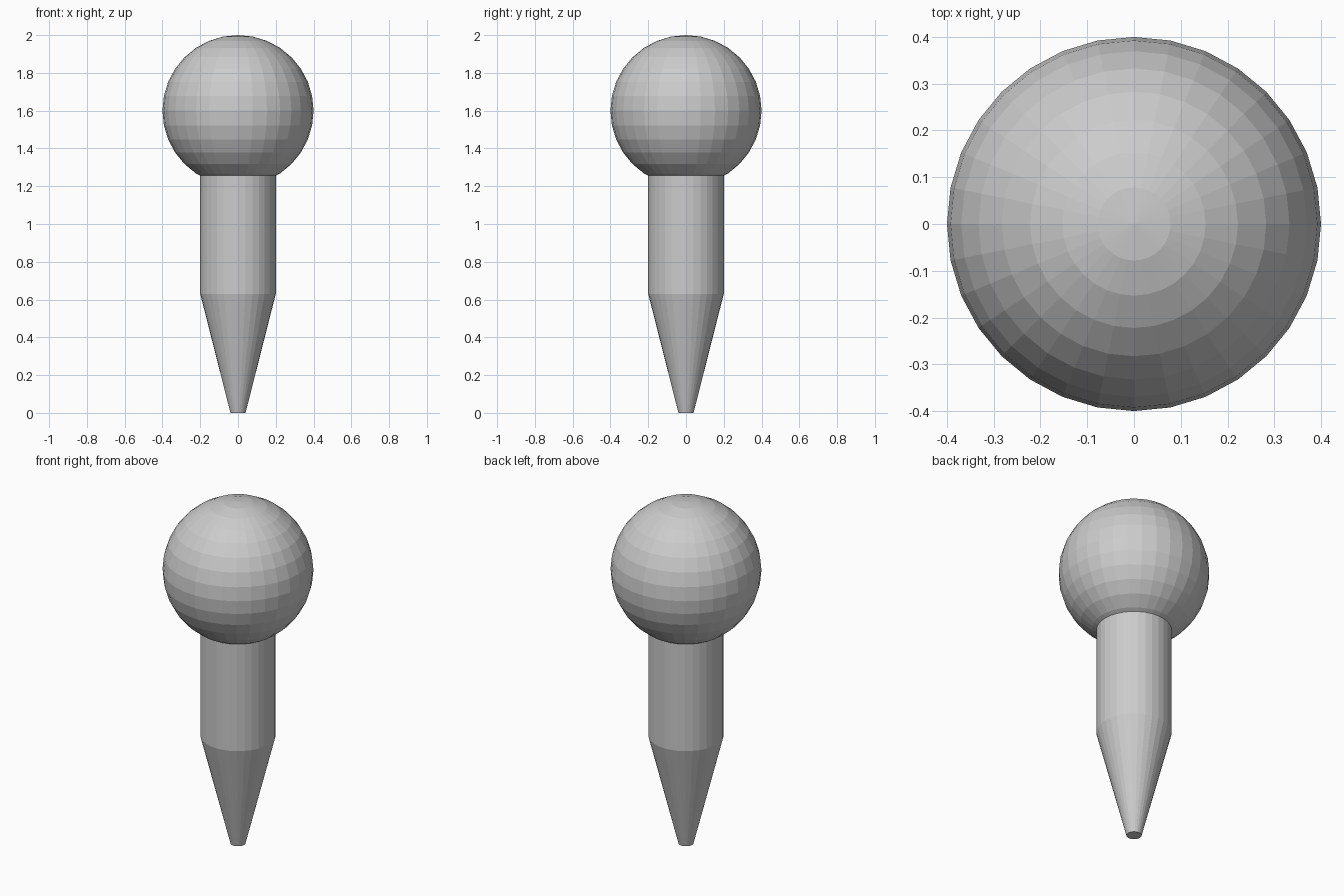
import bpy

if "Cube" in bpy.data.objects:
    bpy.data.objects.remove(bpy.data.objects["Cube"])

SIDES = 32

# Round head
bpy.ops.mesh.primitive_uv_sphere_add(segments=SIDES, ring_count=16, radius=0.4, location=(0, 0, 1.6))
bpy.context.object.name = "ball_head"


def lathe(name, profile, cap_start=False):
    """Spin a (radius, z) profile around the z axis with flat facets."""
    import math
    verts = [(r * math.sin(2 * math.pi * i / SIDES), r * math.cos(2 * math.pi * i / SIDES), z)
             for r, z in profile for i in range(SIDES)]
    faces = []
    for k in range(len(profile) - 1):
        for i in range(SIDES):
            j = (i + 1) % SIDES
            a, b = k * SIDES, (k + 1) * SIDES
            faces.append((a + j, a + i, b + i, b + j))
    if cap_start:
        faces.append(tuple(range(SIDES)))
    mesh = bpy.data.meshes.new(name)
    mesh.from_pydata(verts, [], faces)
    obj = bpy.data.objects.new(name, mesh)
    bpy.context.collection.objects.link(obj)
    return obj


# Straight shaft, ending just inside the head, and tapered tip with a small flat end
lathe("shaft_and_tip", [(0.04, 0), (0.2, 0.63), (0.2, 1.265)], cap_start=True)
